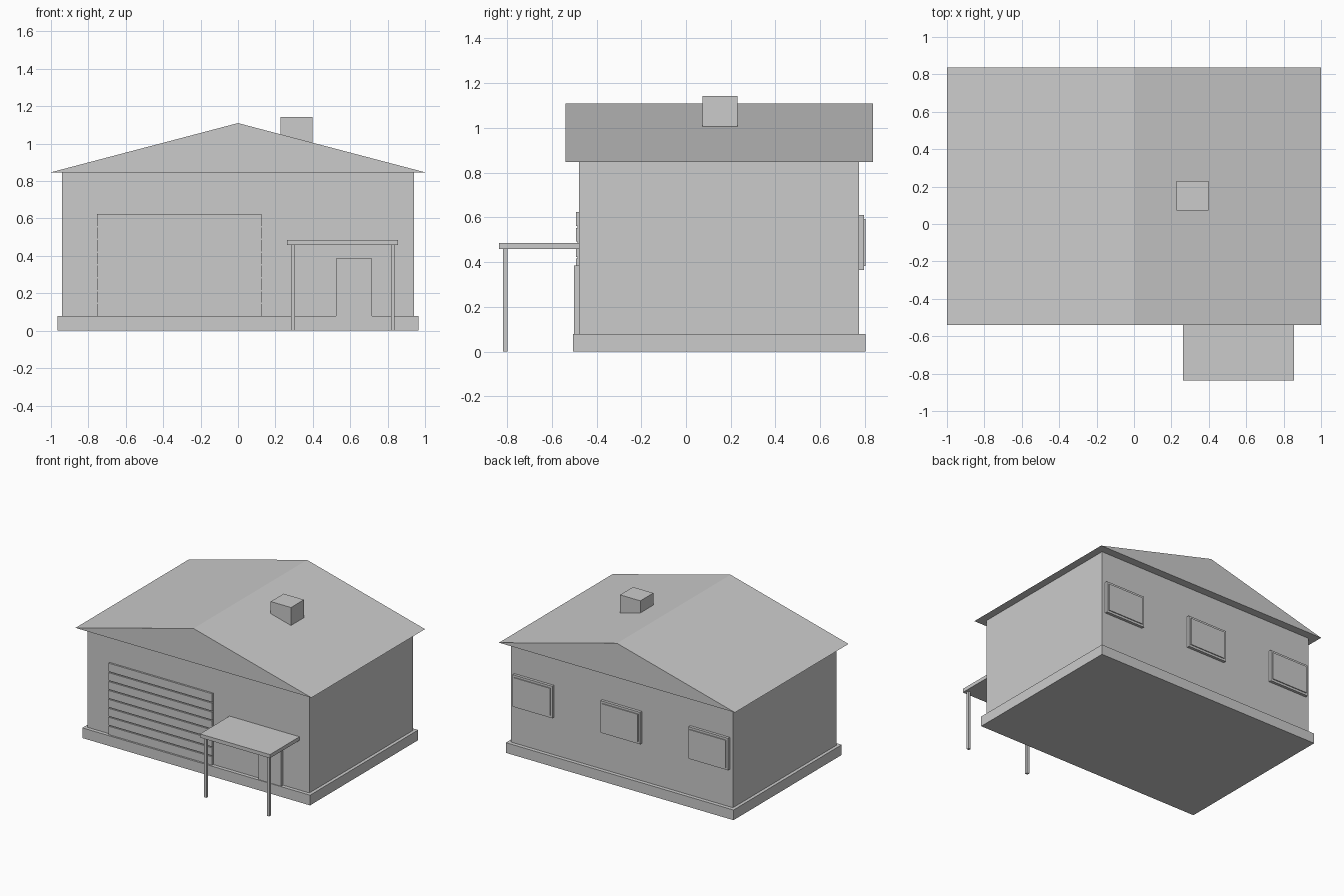
import bpy, bmesh

if "Cube" in bpy.data.objects:
    bpy.data.objects.remove(bpy.data.objects["Cube"])


def extrude_profile(name, pts, axis, a, b):
    """Closed profile swept from a to b; axis 'y' takes (x, z), axis 'x' takes (y, z)."""
    def place(p, t):
        return (p[0], t, p[1]) if axis == 'y' else (t, p[0], p[1])
    bm = bmesh.new()
    lo = [bm.verts.new(place(p, a)) for p in pts]
    hi = [bm.verts.new(place(p, b)) for p in pts]
    bm.faces.new(lo)
    bm.faces.new(hi)
    for i in range(len(pts)):
        j = (i + 1) % len(pts)
        bm.faces.new((lo[i], lo[j], hi[j], hi[i]))
    bmesh.ops.recalc_face_normals(bm, faces=bm.faces)
    mesh = bpy.data.meshes.new(name)
    bm.to_mesh(mesh)
    bm.free()
    ob = bpy.data.objects.new(name, mesh)
    bpy.context.collection.objects.link(ob)
    return ob


def box(name, x0, x1, y0, y1, z0, z1):
    return extrude_profile(name, [(x0, z0), (x1, z0), (x1, z1), (x0, z1)], 'y', y0, y1)


# Main body
box("foundation", -0.965, 0.965, -0.506, 0.803, 0, 0.078)
box("walls", -0.94, 0.94, -0.478, 0.774, 0.078, 0.847)
extrude_profile("roof", [(-1, 0.847), (1, 0.847), (0, 1.11)], 'y', -0.539, 0.836)
box("chimney", 0.226, 0.398, 0.073, 0.23, 0.95, 1.143)

# Garage door: panel profile with a narrow groove between slats
front, groove, slats, gap = -0.492, -0.484, 8, 0.008
z0, z1 = 0.078, 0.625
step = (z1 - z0) / slats
profile = [(-0.47, z0), (front, z0)]
for i in range(1, slats):
    z = z0 + i * step
    profile += [(front, z - gap / 2), (groove, z - gap / 2),
                (groove, z + gap / 2), (front, z + gap / 2)]
profile += [(front, z1), (-0.47, z1)]
extrude_profile("garage_door", profile, 'x', -0.754, 0.125)

# Entry door and its canopy on two posts
box("entry_door", 0.525, 0.717, -0.501, -0.47, 0.078, 0.385)
box("canopy", 0.263, 0.856, -0.836, -0.478, 0.458, 0.486)
for side, x in (("left", 0.294), ("right", 0.827)):
    box(side + "_canopy_post", x - 0.01, x + 0.01, -0.817, -0.797, 0, 0.46)

# Rear windows: frame with a raised pane
for side, x in (("left", -0.745), ("middle", 0), ("right", 0.745)):
    box(side + "_window_frame", x - 0.168, x + 0.168, 0.76, 0.795, 0.365, 0.61)
    box(side + "_window_pane", x - 0.152, x + 0.152, 0.79, 0.802, 0.382, 0.593)
